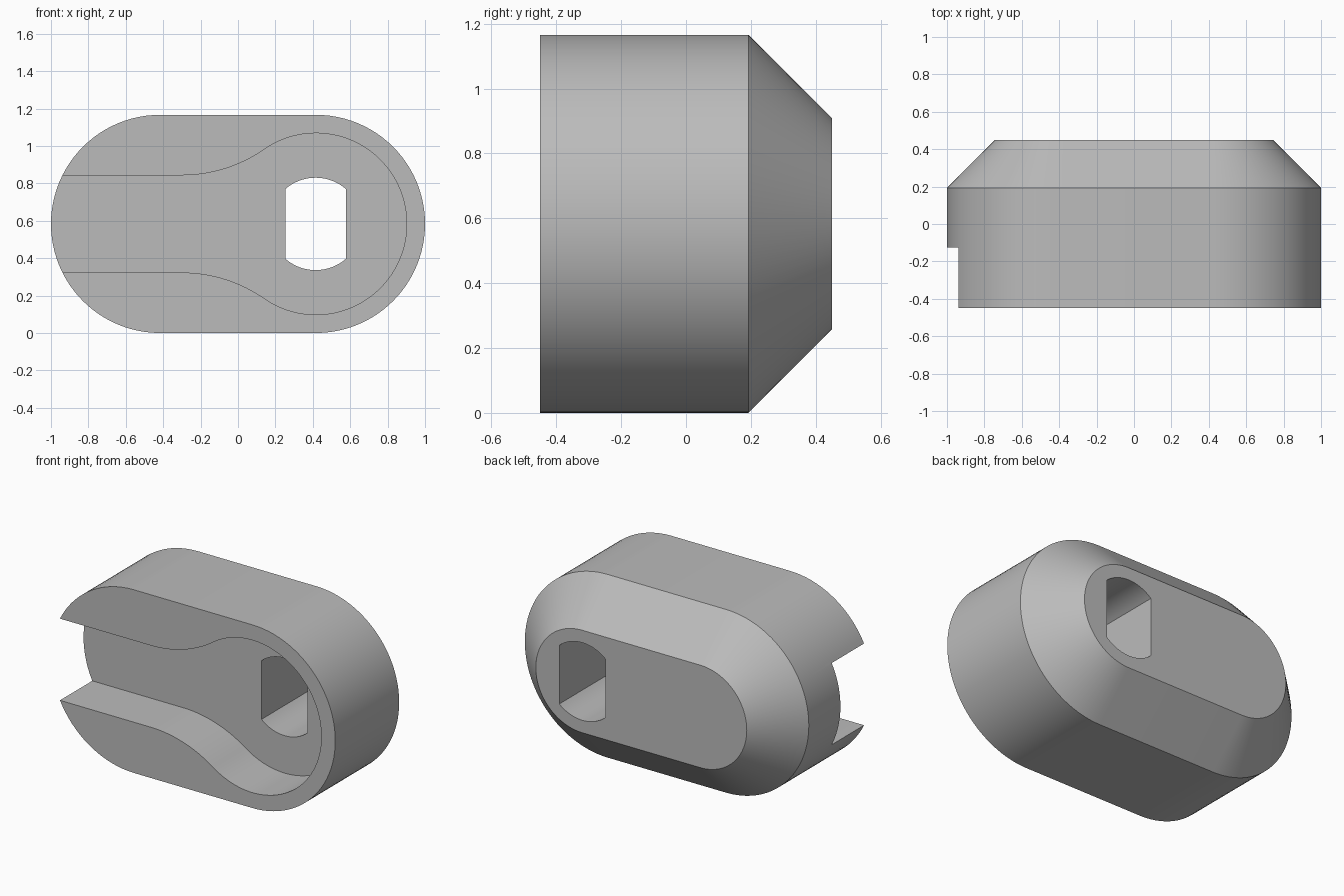
import bpy
import bmesh
from math import sin, cos, pi, atan2, sqrt, radians

if "Cube" in bpy.data.objects:
    bpy.data.objects.remove(bpy.data.objects["Cube"], do_unlink=True)

MID_Z = 0.583        # height of the long axis
END_X = 0.417        # centre of each rounded end
RADIUS = 0.583
FRONT, SHOULDER, BACK = -0.45, 0.193, 0.45
POCKET_FLOOR = -0.125


def arc(cx, cz, r, a0, a1, n):
    return [(cx + r * cos(a0 + (a1 - a0) * i / n),
             cz + r * sin(a0 + (a1 - a0) * i / n)) for i in range(n + 1)]


def stadium(r):
    return (arc(END_X, 0, r, -pi / 2, pi / 2, 48)
            + arc(-END_X, 0, r, pi / 2, 3 * pi / 2, 48))


def loft(name, sections):
    """Solid through (y, profile) sections with matching point counts."""
    bm = bmesh.new()
    rings = [[bm.verts.new((x, y, z + MID_Z)) for x, z in prof]
             for y, prof in sections]
    n = len(rings[0])
    for a, b in zip(rings, rings[1:]):
        for i in range(n):
            j = (i + 1) % n
            bm.faces.new((a[i], a[j], b[j], b[i]))
    bm.faces.new(rings[0])
    bm.faces.new(rings[-1])
    bmesh.ops.recalc_face_normals(bm, faces=bm.faces)
    mesh = bpy.data.meshes.new(name)
    bm.to_mesh(mesh)
    bm.free()
    obj = bpy.data.objects.new(name, mesh)
    bpy.context.collection.objects.link(obj)
    return obj


def cut(target, cutter):
    mod = target.modifiers.new("cut", "BOOLEAN")
    mod.operation = "DIFFERENCE"
    mod.solver = "EXACT"
    mod.object = cutter
    bpy.context.view_layer.objects.active = target
    bpy.ops.object.modifier_apply(modifier=mod.name)
    bpy.data.objects.remove(cutter, do_unlink=True)


# Rounded body with a bevelled back
body = loft("slotted_body", [(FRONT, stadium(RADIUS)),
                             (SHOULDER, stadium(RADIUS)),
                             (BACK, stadium(RADIUS - (BACK - SHOULDER)))])

# Keyhole pocket: channel, tangent flare, round seat
seat_r, neck, flare_x = 0.485, 0.26, -0.3
dx = END_X - flare_x
flare_r = (dx ** 2 + neck ** 2 - seat_r ** 2) / (2 * (seat_r - neck))
meet = atan2(neck + flare_r, -dx)
upper = (arc(END_X, 0, seat_r, 0, meet, 48)
         + arc(flare_x, neck + flare_r, flare_r, meet - pi, -pi / 2, 20)[1:]
         + [(-1.2, neck)])
lower = [(x, -z) for x, z in reversed(upper[1:])]
pocket = upper + lower
cut(body, loft("pocket_cutter", [(FRONT - 0.1, pocket),
                                 (POCKET_FLOOR, pocket)]))

# Through hole: circle with two flat sides
hole_r, half_w = 0.247, 0.162
a = atan2(sqrt(hole_r ** 2 - half_w ** 2), half_w)
hole = (arc(END_X - 0.002, 0, hole_r, a, pi - a, 20)
        + arc(END_X - 0.002, 0, hole_r, pi + a, 2 * pi - a, 20))
cut(body, loft("hole_cutter", [(FRONT - 0.2, hole), (BACK + 0.2, hole)]))

# Plain grey finish
grey = bpy.data.materials.new("plain_grey")
grey.use_nodes = True
colour = (0.5, 0.5, 0.5, 1)
grey.diffuse_color = colour
grey.node_tree.nodes["Principled BSDF"].inputs["Base Color"].default_value = colour
body.data.materials.clear()
body.data.materials.append(grey)
for poly in body.data.polygons:
    poly.material_index = 0

bpy.ops.object.select_all(action="DESELECT")
body.select_set(True)
bpy.context.view_layer.objects.active = body
bpy.ops.object.shade_smooth_by_angle(angle=radians(25))
